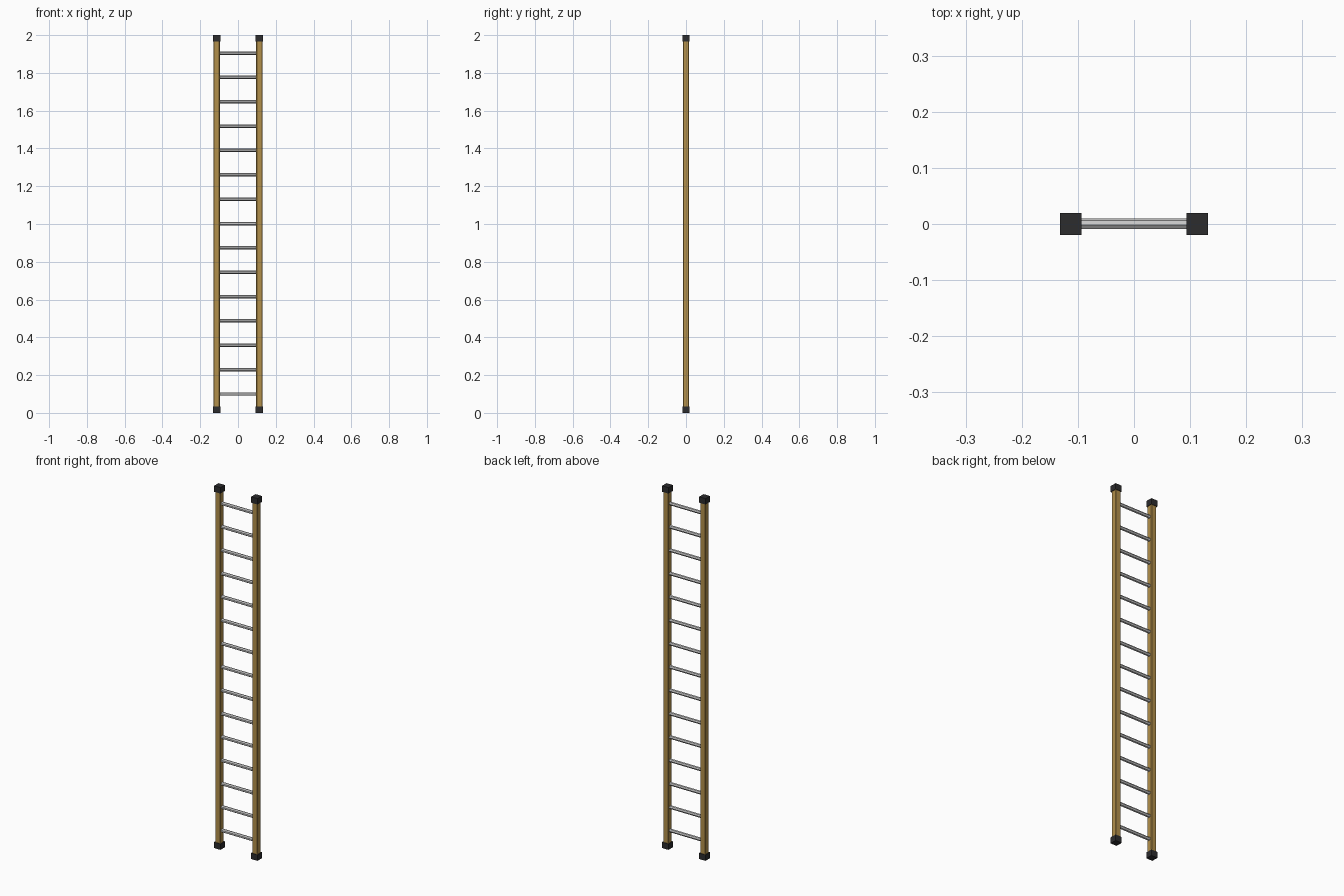
import bpy
from math import pi

if "Cube" in bpy.data.objects:
    bpy.data.objects.remove(bpy.data.objects["Cube"])

HEIGHT = 2.0
RAIL_X = 0.113
RAIL_W = 0.033
CAP_W = 0.0385
CAP_H = 0.033
RUNGS = 15


def material(name, color):
    mat = bpy.data.materials.new(name)
    mat.diffuse_color = (*color, 1)
    mat.use_nodes = True
    mat.node_tree.nodes["Principled BSDF"].inputs["Base Color"].default_value = mat.diffuse_color
    return mat


def box(name, center, size, mat, bevel=0):
    bpy.ops.mesh.primitive_cube_add(size=1, location=center)
    obj = bpy.context.object
    obj.name = name
    obj.scale = size
    bpy.ops.object.transform_apply(location=False, rotation=False, scale=True)
    obj.data.materials.append(mat)
    if bevel:
        mod = obj.modifiers.new("edge_chamfer", 'BEVEL')
        mod.width = bevel
        mod.segments = 1
    return obj


wood = material("wood", (0.45, 0.28, 0.07))
rubber = material("dark_rubber", (0.025, 0.025, 0.027))

# Side rails with a dark cap on each end
for side, x in (("left", -RAIL_X), ("right", RAIL_X)):
    box(f"{side}_rail", (x, 0, HEIGHT / 2),
        (RAIL_W, RAIL_W, HEIGHT - CAP_H), wood, 0.003)
    for end, z in (("bottom", CAP_H / 2), ("top", HEIGHT - CAP_H / 2)):
        box(f"{side}_{end}_cap", (x, 0, z), (CAP_W, CAP_W, CAP_H), rubber)

# Evenly spaced low-poly rungs, ends set into the rails
for i in range(RUNGS):
    z = 0.10 + i * (1.905 - 0.10) / (RUNGS - 1)
    bpy.ops.mesh.primitive_cylinder_add(
        vertices=7, radius=0.0095, depth=2 * RAIL_X,
        location=(0, 0, z), rotation=(0, pi / 2, 0))
    bpy.context.object.name = f"rung_{i + 1:02d}"
